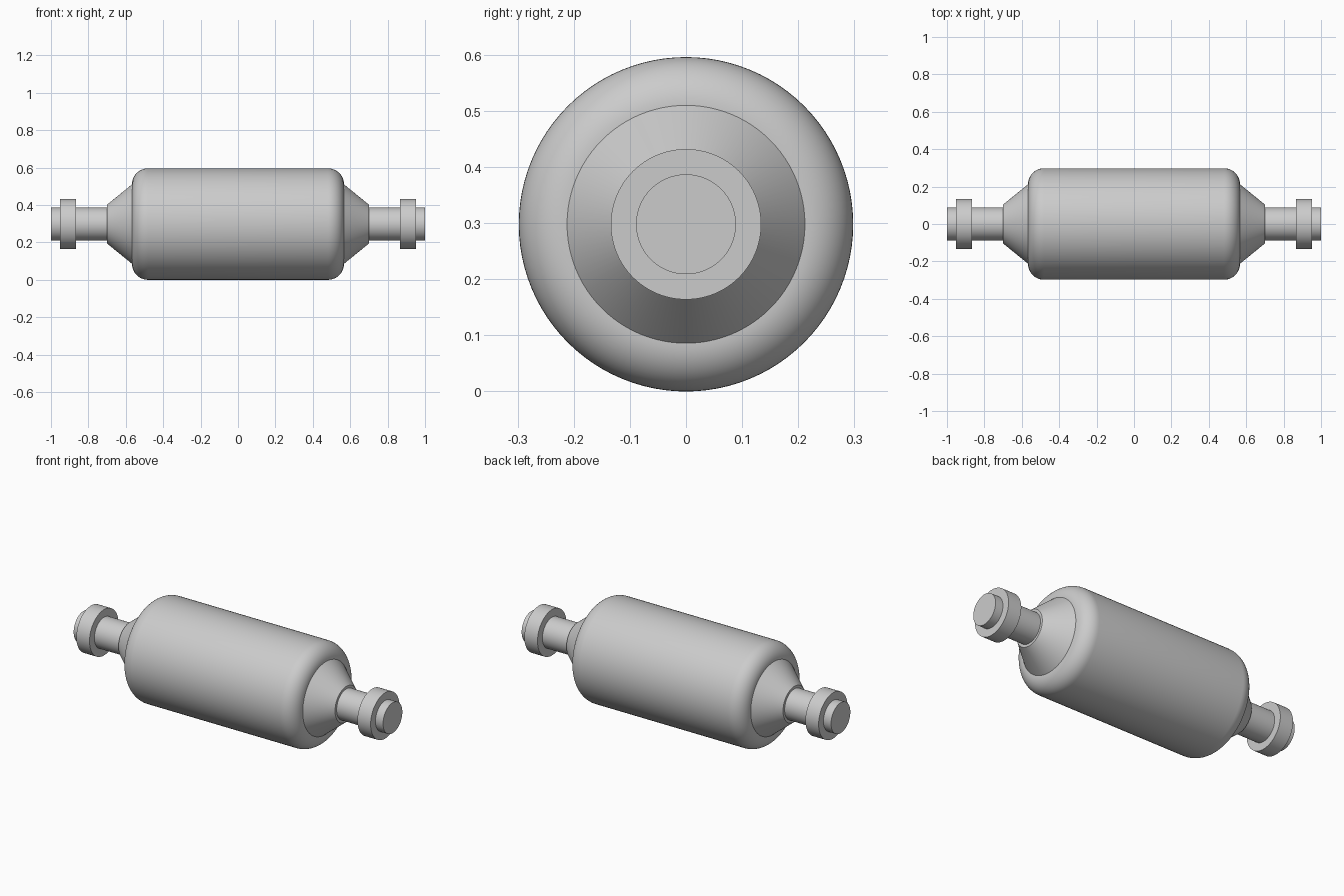
import bpy, math

if "Cube" in bpy.data.objects:
    bpy.data.objects.remove(bpy.data.objects["Cube"])

SEGMENTS = 96
AXIS_Z = 0.298


def lathe(name, profile):
    """Closed solid turned around the x axis from (x, radius) points."""
    verts, faces = [], []
    for x, r in profile:
        for i in range(SEGMENTS):
            a = 2 * math.pi * i / SEGMENTS
            verts.append((x, r * math.cos(a), r * math.sin(a)))
    for k in range(len(profile) - 1):
        for i in range(SEGMENTS):
            j = (i + 1) % SEGMENTS
            p, q = k * SEGMENTS, (k + 1) * SEGMENTS
            faces.append((p + i, p + j, q + j, q + i))
    last = (len(profile) - 1) * SEGMENTS
    faces.append(tuple(reversed(range(SEGMENTS))))
    faces.append(tuple(last + i for i in range(SEGMENTS)))
    if profile[0][0] > profile[-1][0]:
        faces = [tuple(reversed(f)) for f in faces]
    # rings run counter-clockwise seen from +x, so this keeps normals outward
    mesh = bpy.data.meshes.new(name)
    mesh.from_pydata(verts, [], faces)
    mesh.validate()
    obj = bpy.data.objects.new(name, mesh)
    obj.location.z = AXIS_Z
    bpy.context.collection.objects.link(obj)
    bpy.ops.object.select_all(action='DESELECT')
    obj.select_set(True)
    bpy.context.view_layer.objects.active = obj
    bpy.ops.object.shade_smooth_by_angle(angle=math.radians(30))
    return obj


# Main canister with rounded rims
half, radius, fillet, steps = 0.567, 0.298, 0.086, 12
rim = []
for s in range(steps + 1):
    a = math.pi / 2 * s / steps
    rim.append((half - fillet + fillet * math.sin(a),
                radius - fillet + fillet * math.cos(a)))
lathe("canister", [(-x, r) for x, r in reversed(rim)] + rim)

# Both ends: tapered shoulder, pipe stub and flange collar
for side, s in (("left", -1), ("right", 1)):
    lathe(side + "_shoulder", [(s * 0.567, 0.212), (s * 0.70, 0.104)])
    lathe(side + "_pipe", [(s * 0.69, 0.089), (s * 1.0, 0.089)])
    lathe(side + "_collar", [(s * 0.866, 0.134), (s * 0.951, 0.134)])
